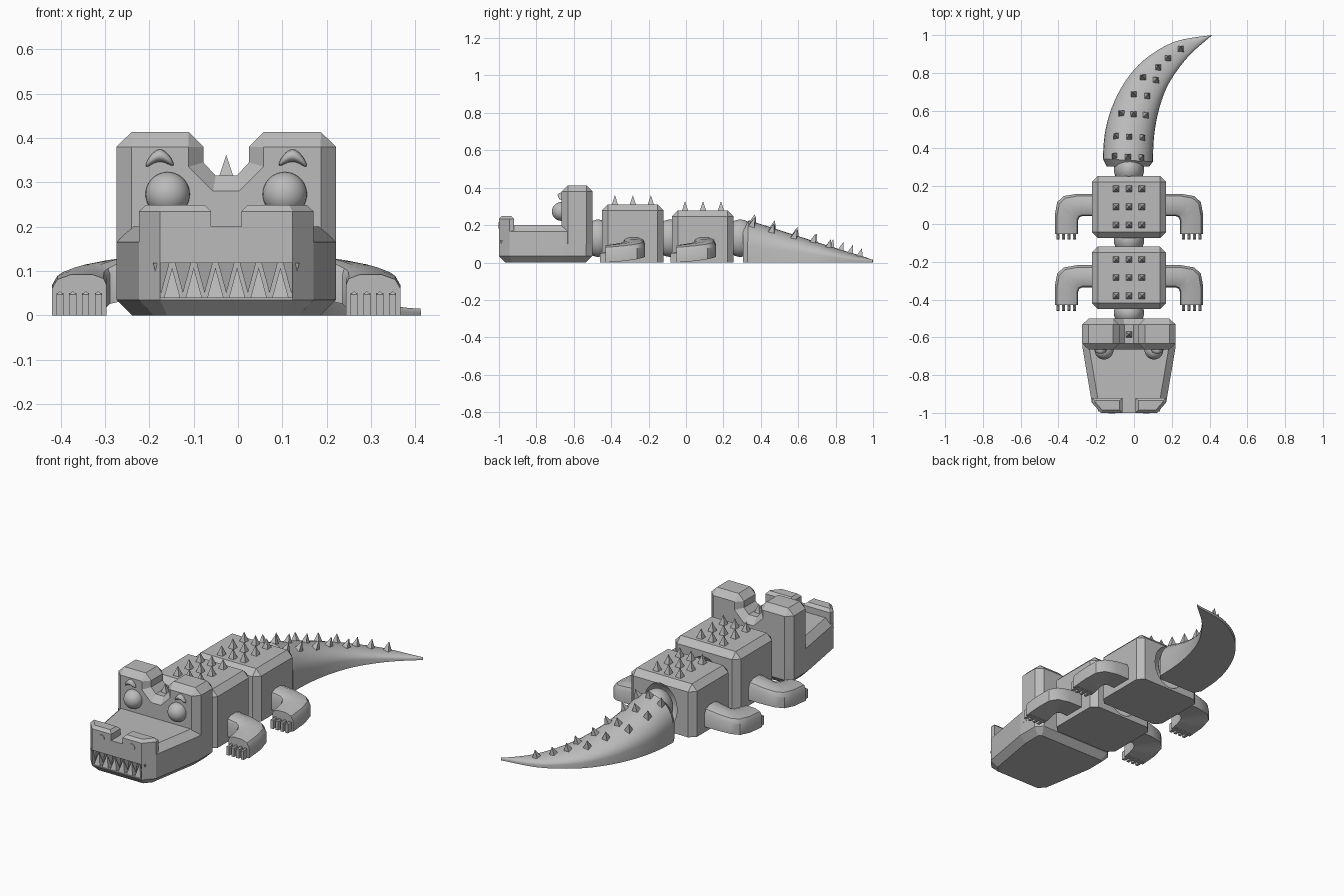
import bpy, bmesh, math
from mathutils import Vector, Matrix

if "Cube" in bpy.data.objects:
    bpy.data.objects.remove(bpy.data.objects["Cube"])

CX = -0.0265  # the body's symmetry plane
grey = bpy.data.materials.new("grey")
grey.diffuse_color = (0.5, 0.5, 0.5, 1)
grey.use_nodes = True
grey.node_tree.nodes["Principled BSDF"].inputs["Base Color"].default_value = grey.diffuse_color


def finish(bm, name, smooth=None):
    bmesh.ops.remove_doubles(bm, verts=bm.verts, dist=1e-5)
    bmesh.ops.recalc_face_normals(bm, faces=bm.faces)
    me = bpy.data.meshes.new(name)
    bm.to_mesh(me)
    bm.free()
    ob = bpy.data.objects.new(name, me)
    bpy.context.collection.objects.link(ob)
    me.materials.append(grey)
    if smooth:
        bpy.ops.object.select_all(action='DESELECT')
        ob.select_set(True)
        bpy.context.view_layer.objects.active = ob
        bpy.ops.object.shade_smooth_by_angle(angle=math.radians(smooth))
    return ob


def loft(rings, name, smooth=None):
    """Skin closed rings of equal length and cap both ends."""
    bm = bmesh.new()
    vs = [[bm.verts.new(p) for p in r] for r in rings]
    n = len(vs[0])
    for a, b in zip(vs, vs[1:]):
        for i in range(n):
            bm.faces.new((a[i], a[(i + 1) % n], b[(i + 1) % n], b[i]))
    bm.faces.new(vs[0])
    bm.faces.new(vs[-1])
    return finish(bm, name, smooth)


def prism(plan, z0, z1, name, bevel=0.0, pick=None):
    """Extrude a plan upwards and chamfer the edges that pick() accepts."""
    bm = bmesh.new()
    f = bm.faces.new([bm.verts.new((x, y, z0)) for x, y in plan])
    ex = bmesh.ops.extrude_face_region(bm, geom=[f])
    for v in ex['geom']:
        if isinstance(v, bmesh.types.BMVert):
            v.co.z = z1
    bmesh.ops.recalc_face_normals(bm, faces=bm.faces)
    if bevel:
        edges = [e for e in bm.edges if pick(e.verts[0].co.z, e.verts[1].co.z)]
        bmesh.ops.bevel(bm, geom=edges, offset=bevel, segments=1,
                        affect='EDGES', clamp_overlap=True)
    return finish(bm, name)


def box(x0, x1, y0, y1, z0, z1, name, bevel=0.0, pick=None):
    return prism([(x0, y0), (x1, y0), (x1, y1), (x0, y1)], z0, z1, name, bevel, pick)


def ball(loc, scale, name):
    bm = bmesh.new()
    bmesh.ops.create_uvsphere(bm, u_segments=32, v_segments=18, radius=1,
                              matrix=Matrix.Translation(loc) @ Matrix.Diagonal((*scale, 1)))
    return finish(bm, name, 40)


def cone(loc, r, h, name, rot=(0, 0), sides=4):
    bm = bmesh.new()
    m = (Matrix.Translation(loc) @ Matrix.Rotation(rot[0], 4, 'X') @ Matrix.Rotation(rot[1], 4, 'Y')
         @ Matrix.Translation((0, 0, h / 2)) @ Matrix.Rotation(math.pi / 4, 4, 'Z'))
    bmesh.ops.create_cone(bm, cap_ends=True, segments=sides, radius1=r, radius2=0,
                          depth=h, matrix=m)
    return finish(bm, name)


def cut(ob, cutter):
    mod = ob.modifiers.new("cut", 'BOOLEAN')
    mod.operation, mod.object, mod.solver = 'DIFFERENCE', cutter, 'EXACT'
    bpy.context.view_layer.objects.active = ob
    bpy.ops.object.modifier_apply(modifier=mod.name)
    bpy.data.objects.remove(cutter)


def both(half):
    """Complete a half outline by mirroring it across the symmetry plane."""
    return [(CX + x, y) for x, y in half] + [(CX - x, y) for x, y in reversed(half)]


# Jaw: tapered plan, chamfered along top and bottom
jaw = prism(both([(.149, -1), (.197, -.945), (.247, -.65), (.247, -.535), (.214, -.5)]),
            0, .2, "jaw", .035, lambda a, b: abs(a - b) < 1e-4)
cut(jaw, box(CX - .148, CX + .148, -1.1, -.965, .04, .118, "mouth_cutter"))

# Teeth: interlocking rows in the mouth slot
for i in range(6):
    x = CX - .122 + .0488 * i
    cone((x, -.978, .04), .026, .068, "lower_tooth")
for i in range(7):
    cone((CX - .1464 + .0488 * i, -.974, .118), .026, .068, "upper_tooth", (math.pi, 0))

# Snout tip with a raised pad and a nostril on each side
prism(both([(.149, -1), (.197, -.945), (.194, -.92)]), .16, .2, "snout_tip")
for s in (-1, 1):
    pad = [(.034, -1), (.149, -1), (.197, -.945), (.194, -.92), (.034, -.92)]
    prism([(CX + s * x, y) for x, y in pad], .195, .249, "snout_pad", .015,
          lambda a, b: min(a, b) > .24)
    bm = bmesh.new()
    bmesh.ops.create_cone(bm, cap_ends=True, segments=24, radius1=.017, radius2=.017, depth=.008,
                          matrix=Matrix.Translation((CX + s * .091, -.999, .2))
                          @ Matrix.Rotation(math.pi / 2, 4, 'X'))
    finish(bm, "nostril", 40)

# Brow block: two horns with a valley, chamfered front and back
outer = both([(.2475, .1), (.2475, .38), (.2135, .413), (.0845, .413),
              (.0515, .38), (.0515, .345), (.024, .315)])
inner = both([(.2135, .1), (.2135, .379), (.2125, .38), (.0855, .38),
              (.0845, .379), (.0845, .335), (.0295, .28)])
loft([[(x, y, z) for x, z in prof] for y, prof in
      ((-.665, inner), (-.632, outer), (-.533, outer), (-.5, inner))], "brow_block")
cone((CX, -.585, .31), .024, .052, "head_spike")

# Eyes and curved eyebrows
for s in (-1, 1):
    ball((CX + s * .132, -.667, .273), (.05, .05, .05), "eye")
    rings = []
    for i in range(13):
        t = i / 12
        x, z = .181 - .062 * t, .334 + .004 * t + .024 * math.sin(math.pi * (t * .9 + .06))
        r = .003 + .011 * math.sin(math.pi * t) ** .5 if 0 < i < 12 else .003
        rings.append([(CX + s * x, -.667 + 1.4 * r * math.cos(a), z + r * math.sin(a))
                      for a in [k * math.pi / 6 for k in range(12)]])
    loft(rings, "eyebrow", 60)

# Legs: bent lofts (front point, back point, bottom, top), with claws
SECTION = [(0, 0), (1, 0), (1, .65), (.9, .88), (.65, 1), (.25, 1), (.05, .9), (0, .75)]
STATIONS = [((.17, -.335), (.17, -.218), .03, .138), ((.245, -.335), (.275, -.218), .03, .125),
            ((.262, -.342), (.345, -.23), .026, .115), ((.27, -.36), (.38, -.262), .018, .108),
            ((.27, -.39), (.393, -.33), .008, .1), ((.27, -.43), (.393, -.43), 0, .092)]


def leg(s, dy):
    rings = []
    for (ax, ay), (bx, by), z0, z1 in STATIONS:
        rings.append([(CX + s * (ax + (bx - ax) * u), ay + (by - ay) * u + dy, z0 + (z1 - z0) * v)
                      for u, v in SECTION])
    loft(rings, "leg", 35)
    for i in range(4):
        x = CX + s * (.288 + .029 * i)
        box(x - .008, x + .008, -.44 + dy, -.46 + dy + .05, 0, .05, "claw_base")
        box(x - .008, x + .008, -.46 + dy, -.42 + dy, 0, .055, "claw", .008,
            lambda a, b: min(a, b) > .05)


# Body segments with rear sockets, link balls, back spikes and legs
for y0, y1, top, dy in ((-.45, -.12, .31, 0), (-.075, .255, .278, .378)):
    seg = box(CX - .197, CX + .197, y0, y1, 0, top, "body_segment", .032,
              lambda a, b: max(a, b) > .1)
    cut(seg, ball((CX, y1 + .02, .13), (.1, .1, .122), "socket_cutter"))
    ball((CX, y1 + .035, .13), (.08, .085, .1), "link_ball")
    for i in range(3):
        for j in (-1, 0, 1):
            cone((CX + .068 * j, y0 + .07 + .096 * i, top - .004), .025, .054, "back_spike")
    for s in (-1, 1):
        leg(s, dy)
ball((CX, -.47, .13), (.08, .075, .1), "link_ball")

# Tail: domed section swept between an outer and an inner curve
LEFT = [(-.165, .345), (-.155, .475), (-.12, .61), (-.05, .75), (.055, .87), (.215, .965), (.41, 1)]
RIGHT = [(.1, .33), (.106, .46), (.128, .59), (.17, .715), (.23, .815), (.305, .905), (.412, .998)]


def along(pts, t):
    """Smooth interpolation through pts, t from 0 to len - 1."""
    i = min(int(t), len(pts) - 2)
    f = t - i
    p = [Vector(pts[max(0, min(len(pts) - 1, i + k))]) for k in (-1, 0, 1, 2)]
    m1, m2 = (p[2] - p[0]) / 2, (p[3] - p[1]) / 2
    return ((2 * f**3 - 3 * f**2 + 1) * p[1] + (f**3 - 2 * f**2 + f) * m1
            + (3 * f**2 - 2 * f**3) * p[2] + (f**3 - f**2) * m2)


def tail_point(t, u, floor=False):
    a, b = along(LEFT, t), along(RIGHT, t)
    c = a.lerp(b, (u + 1) / 2)
    h = max(.015, .225 - (a.lerp(b, .5).y - .338) * .32)
    z = 0 if floor else h * (.4 + .6 * math.sqrt(max(0, 1 - u * u)))
    return Vector((c.x, c.y, z))


rings = []
for k in range(25):
    t = k / 4
    dome = [tail_point(t, math.cos(math.pi * i / 14)) for i in range(15)]
    rings.append([tail_point(t, -1, True), tail_point(t, 1, True)] + dome)
front = [Vector((CX + (p.x - CX) * .85, .305, p.z * .88)) for p in rings[0]]
loft([front] + rings, "tail", 30)

# Tail spikes thin out from rows of three to single ones
for t, us in ((.2, (-.52, 0, .52)), (.95, (-.52, 0, .52)), (1.85, (-.5, 0, .5)),
              (2.6, (-.3, .3)), (3.3, (-.32, .32)), (3.85, (0,)), (4.35, (0,)), (4.9, (0,)),):
    for u in us:
        p = tail_point(t, u)
        cone(p - Vector((0, 0, .006)), .024, .05, "tail_spike", (-.3, u * .5))
